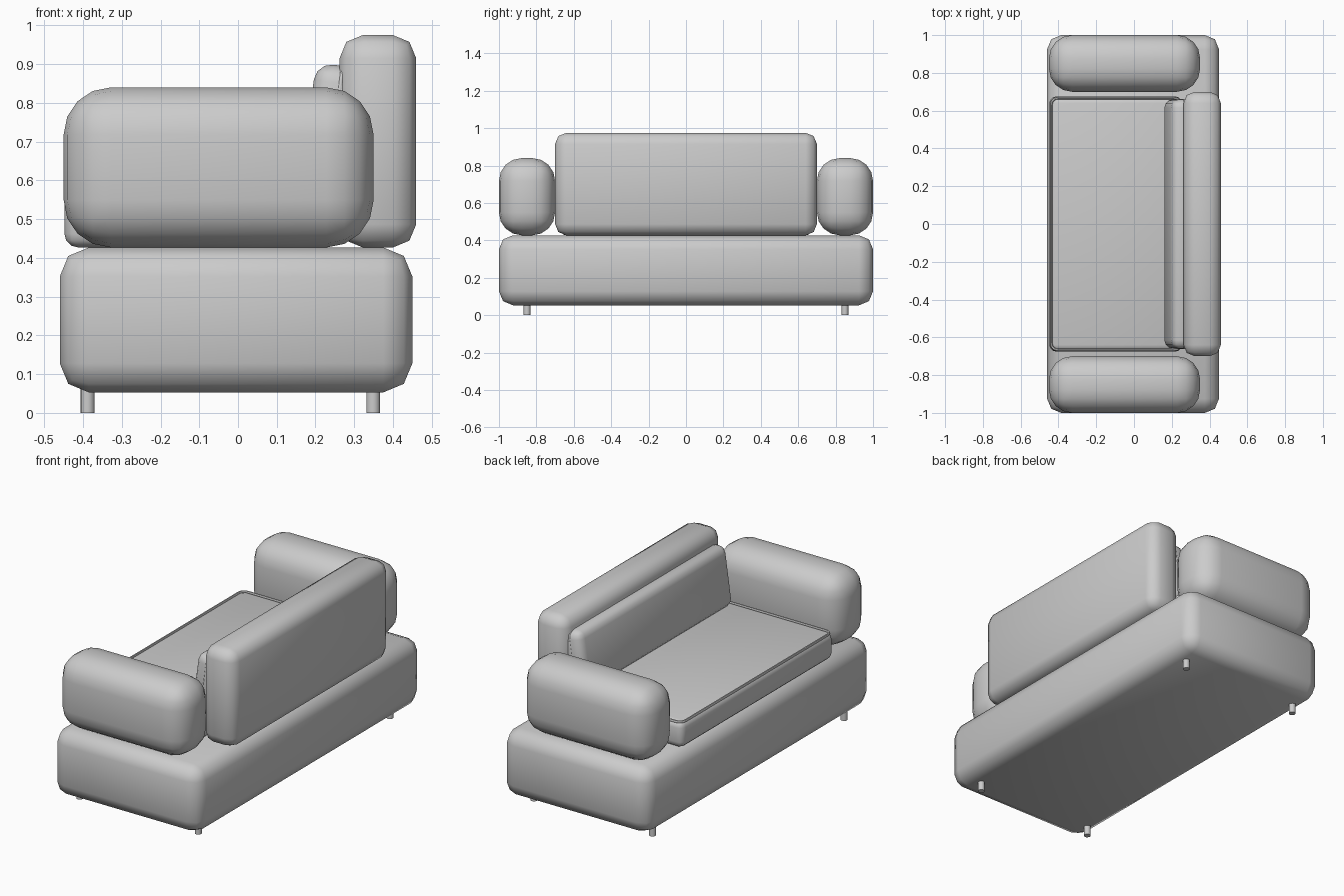
import bpy
import math
from mathutils import Matrix, Vector

if "Cube" in bpy.data.objects:
    bpy.data.objects.remove(bpy.data.objects["Cube"])


def smooth(obj, angle=60):
    bpy.ops.object.select_all(action='DESELECT')
    obj.select_set(True)
    bpy.context.view_layer.objects.active = obj
    bpy.ops.object.shade_smooth_by_angle(angle=math.radians(angle))


def padded_box(name, lo, hi, radius, segments, tilt=None):
    """Box between two corners with rounded edges; tilt = (angle, pivot) about y."""
    lo, hi = Vector(lo), Vector(hi)
    bpy.ops.mesh.primitive_cube_add(size=1)
    obj = bpy.context.object
    obj.name = name
    obj.data.transform(Matrix.Translation((lo + hi) / 2) @ Matrix.Diagonal((*(hi - lo), 1)))
    if tilt:
        obj.data.transform(tilt_matrix(*tilt))
    mod = obj.modifiers.new("rounding", 'BEVEL')
    mod.width = radius
    mod.segments = segments
    bpy.ops.object.modifier_apply(modifier=mod.name)
    smooth(obj)
    return obj


def tilt_matrix(angle, pivot):
    p = Vector(pivot)
    return Matrix.Translation(p) @ Matrix.Rotation(angle, 4, 'Y') @ Matrix.Translation(-p)


def piping(name, centre, u, v, half_u, half_v, corner, radius, matrix=None):
    """Thin tube following a rounded rectangle in the plane of u and v."""
    curve = bpy.data.curves.new(name, 'CURVE')
    curve.dimensions = '3D'
    curve.bevel_depth = radius
    curve.bevel_resolution = 1
    points = []
    for quadrant, (su, sv) in enumerate([(1, 1), (-1, 1), (-1, -1), (1, -1)]):
        for i in range(4):
            a = math.radians(90 * quadrant + 30 * i)
            p = (Vector(centre)
                 + Vector(u) * (su * (half_u - corner) + corner * math.cos(a))
                 + Vector(v) * (sv * (half_v - corner) + corner * math.sin(a)))
            points.append(matrix @ p if matrix else p)
    spline = curve.splines.new('POLY')
    spline.points.add(len(points) - 1)
    for sp, p in zip(spline.points, points):
        sp.co = (*p, 1)
    spline.use_cyclic_u = True
    obj = bpy.data.objects.new(name, curve)
    bpy.context.collection.objects.link(obj)
    bpy.ops.object.select_all(action='DESELECT')
    obj.select_set(True)
    bpy.context.view_layer.objects.active = obj
    bpy.ops.object.convert(target='MESH')
    smooth(bpy.context.object)


# Base block and backrest
padded_box("base", (-0.46, -1, 0.053), (0.45, 1, 0.427), 0.075, 2)
padded_box("backrest", (0.262, -0.7, 0.427), (0.46, 0.7, 0.975), 0.06, 2)

# Armrests
for side, y in (("left", 0.85), ("right", -0.85)):
    padded_box(side + "_armrest", (-0.45, y - 0.15, 0.427), (0.35, y + 0.15, 0.84), 0.122, 4)

# Seat cushion with piping along its top edge
padded_box("seat_cushion", (-0.448, -0.675, 0.427), (0.255, 0.675, 0.577), 0.035, 3)
piping("seat_piping", (-0.096, 0, 0.573), (1, 0, 0), (0, 1, 0), 0.343, 0.667, 0.035, 0.007)

# Back cushion leaning on the backrest, with piping round its rear edge
lean = (math.radians(8), (0.155, 0, 0.57))
padded_box("back_cushion", (0.155, -0.66, 0.57), (0.285, 0.66, 0.908), 0.045, 3, lean)
piping("back_piping", (0.225, 0, 0.739), (0, 1, 0), (0, 0, 1), 0.656, 0.167, 0.035, 0.006,
       tilt_matrix(*lean))

# Legs
for fx, x in (("front", -0.388), ("rear", 0.349)):
    for fy, y in (("left", 0.85), ("right", -0.85)):
        bpy.ops.mesh.primitive_cylinder_add(vertices=16, radius=0.018, depth=0.08,
                                            location=(x, y, 0.04))
        bpy.context.object.name = f"{fx}_{fy}_leg"
        smooth(bpy.context.object, 30)
